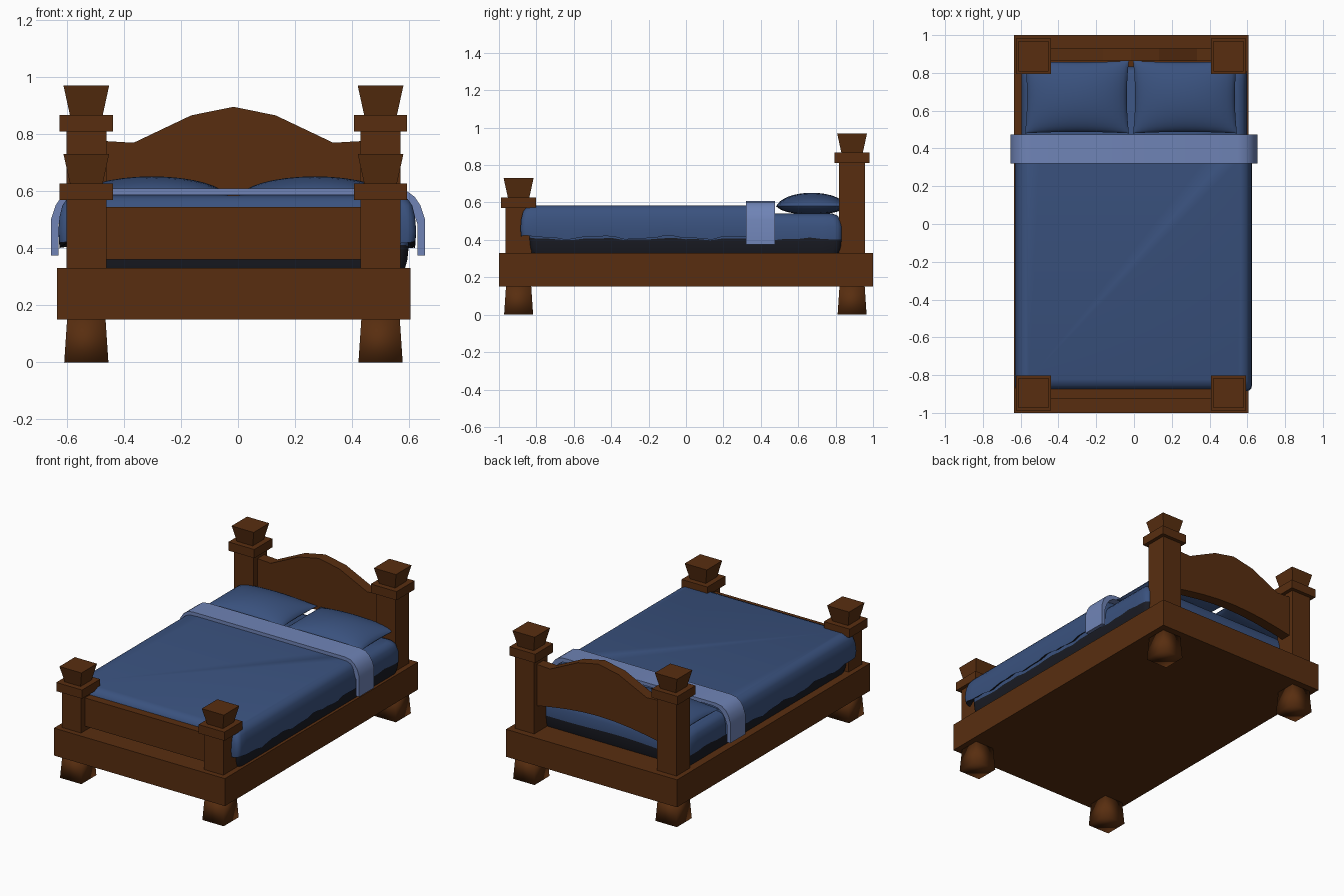
import bpy
import math

cube = bpy.data.objects.get("Cube")
if cube:
    bpy.data.objects.remove(cube)


def material(name, color):
    mat = bpy.data.materials.new(name)
    mat.use_nodes = True
    mat.diffuse_color = (*color, 1)
    shader = next(n for n in mat.node_tree.nodes if n.type == "BSDF_PRINCIPLED")
    shader.inputs["Base Color"].default_value = (*color, 1)
    shader.inputs["Roughness"].default_value = 0.8
    return mat


WOOD = material("brown wood", (0.098, 0.027, 0.005))
BLUE = material("blue cloth", (0.042, 0.084, 0.21))
LIGHT = material("light blue cloth", (0.16, 0.23, 0.47))
DARK = material("dark underside", (0.010, 0.011, 0.017))


def build(name, verts, faces, mats, smooth=None):
    mesh = bpy.data.meshes.new(name)
    mesh.from_pydata(verts, [], faces)
    obj = bpy.data.objects.new(name, mesh)
    bpy.context.collection.objects.link(obj)
    for mat in mats:
        mesh.materials.append(mat)
    if smooth is not None:
        bpy.ops.object.select_all(action="DESELECT")
        obj.select_set(True)
        bpy.context.view_layer.objects.active = obj
        bpy.ops.object.shade_smooth_by_angle(angle=math.radians(smooth))
    return obj


def loft(name, rings, mats, smooth=None):
    """Skin equal-sized closed rings, ordered upward, and cap both ends."""
    n = len(rings[0])
    verts = [p for ring in rings for p in ring]
    faces = [(r * n + i, r * n + (i + 1) % n, (r + 1) * n + (i + 1) % n, (r + 1) * n + i)
             for r in range(len(rings) - 1) for i in range(n)]
    faces.append(tuple(reversed(range(n))))
    faces.append(tuple(range(len(verts) - n, len(verts))))
    return build(name, verts, faces, mats, smooth)


def rectangle(x0, x1, y0, y1, z):
    return [(x0, y0, z), (x1, y0, z), (x1, y1, z), (x0, y1, z)]


def box(name, x, y, z, mat):
    return loft(name, [rectangle(*x, *y, h) for h in z], [mat])


def taper(name, cx, cy, z0, z1, w0, w1, smooth=None):
    rings = [rectangle(cx - w / 2, cx + w / 2, cy - w / 2, cy + w / 2, z)
             for z, w in ((z0, w0), (z1, w1))]
    return loft(name, rings, [WOOD], smooth)


def prism(name, profile, y0, y1, mat, smooth=None):
    """Extrude an x-z outline (counter-clockwise from the front) along y."""
    return loft(name, [[(x, y, z) for x, z in profile] for y in (y0, y1)], [mat], smooth)


def rounded_ring(x0, x1, y0, y1, radius, z, wobble=0):
    """Rounded rectangle with many points; wobble makes a ragged hem."""
    corners = [(x1 - radius, y0 + radius, -90), (x1 - radius, y1 - radius, 0),
               (x0 + radius, y1 - radius, 90), (x0 + radius, y0 + radius, 180)]
    arcs = []
    for cx, cy, start in corners:
        angles = [math.radians(start + a) for a in (0, 30, 60, 90)]
        arcs.append([(cx + radius * math.cos(a), cy + radius * math.sin(a)) for a in angles])
    pts = []
    for k, arc in enumerate(arcs):
        pts += arc
        (ax, ay), (bx, by) = arc[-1], arcs[(k + 1) % 4][0]
        pts += [(ax + (bx - ax) * t / 24, ay + (by - ay) * t / 24) for t in range(1, 24)]
    return [(x, y, z + wobble * (math.sin(17 * y + 5 * x) + 0.6 * math.sin(41 * y + 9 * x)))
            for x, y in pts]


# Frame
MID = -0.016
box("bed_frame", (-0.635, 0.605), (-1, 1), (0.15, 0.33), WOOD)

# Posts with legs, collars and flared finials
for end, y, collar in (("foot", -0.895, 0.57), ("head", 0.888, 0.81)):
    for side, sign in (("left", 1), ("right", -1)):
        x = MID + sign * 0.516
        label = f"{end}_{side}"
        taper(f"{label}_leg", x, y, 0, 0.15, 0.155, 0.135, smooth=180)
        taper(f"{label}_post", x, y, 0.33, collar, 0.14, 0.14)
        taper(f"{label}_collar", x, y, collar, collar + 0.057, 0.187, 0.187)
        taper(f"{label}_finial", x, y, collar + 0.057, collar + 0.16, 0.115, 0.16)

# Headboard with a crested top and an arched lower edge
crest = [(0.47, 0.777), (0.35, 0.77), (0.148, 0.866), (0, 0.896),
         (-0.148, 0.866), (-0.35, 0.77), (-0.47, 0.777)]
arch = [(-0.47 + 0.94 * i / 8, 0.50 + 0.055 * math.sin(math.pi * i / 8)) for i in range(9)]
prism("headboard", [(x + MID, z) for x, z in arch + crest], 0.862, 0.93, WOOD)
box("footboard", (-0.48, 0.45), (-0.925, -0.872), (0.36, 0.545), WOOD)

# Mattress, dark along its lower edge
layers = [(0.33, 0.012), (0.36, 0.004), (0.405, 0), (0.47, 0), (0.51, 0.01), (0.53, 0.025), (0.54, 0.05)]
mattress = loft("mattress", [rounded_ring(-0.595 + d, 0.598 - d, -0.84 + d, 0.835 - d, 0.04, z,
                                          0.005 if z == 0.405 else 0) for z, d in layers],
                [BLUE, DARK], 50)
for face in mattress.data.polygons:
    face.material_index = int(face.center.z < 0.402)

# Blanket draped over the mattress with a ragged hem
layers = [(0.43, 0.03), (0.412, 0.004), (0.46, 0), (0.51, 0.004), (0.55, 0.014), (0.573, 0.03), (0.585, 0.06)]
blanket = loft("blanket", [rounded_ring(-0.63 + d, 0.625 - d, -0.885 + d, 0.44 - d / 4, 0.03, z,
                                        0.008 if z < 0.45 else 0) for z, d in layers],
               [BLUE, DARK], 50)
for face in blanket.data.polygons:
    face.material_index = int(face.normal.z < -0.4)

# Folded band across the blanket
half = [(0.655, 0.375), (0.655, 0.505), (0.64, 0.55), (0.62, 0.58), (0.59, 0.602), (0.55, 0.609)]
inner = [(x - 0.025, z - (0.022 if z > 0.4 else 0)) for x, z in half]
outline = half + [(-x, z) for x, z in reversed(half)] + [(-x, z) for x, z in inner] + inner[::-1]
prism("folded_band", outline, 0.32, 0.475, LIGHT, 40)

# Pillows: puffed cushions with pinched corners
STEPS = 16


def pillow(name, cx, cy, hx, hy):
    verts, faces = [], []
    for top in (1, -1):
        base = len(verts)
        for j in range(STEPS + 1):
            for i in range(STEPS + 1):
                u = math.sin(math.pi * (i / STEPS - 0.5))
                v = math.sin(math.pi * (j / STEPS - 0.5))
                puff = ((1 - u * u) * (1 - v * v)) ** 0.55
                height = 0.072 if top > 0 else 0.045
                verts.append((cx + hx * u * (0.96 + 0.04 * v * v),
                              cy + hy * v * (0.96 + 0.04 * u * u),
                              0.58 + top * height * puff))
        for j in range(STEPS):
            for i in range(STEPS):
                a = base + j * (STEPS + 1) + i
                quad = (a, a + 1, a + STEPS + 2, a + STEPS + 1)
                faces.append(quad if top > 0 else quad[::-1])
    build(name, verts, faces, [BLUE], 60)


for side, sign in (("left", 1), ("right", -1)):
    pillow(f"{side}_pillow", MID + sign * 0.286, 0.672, 0.275, 0.192)
